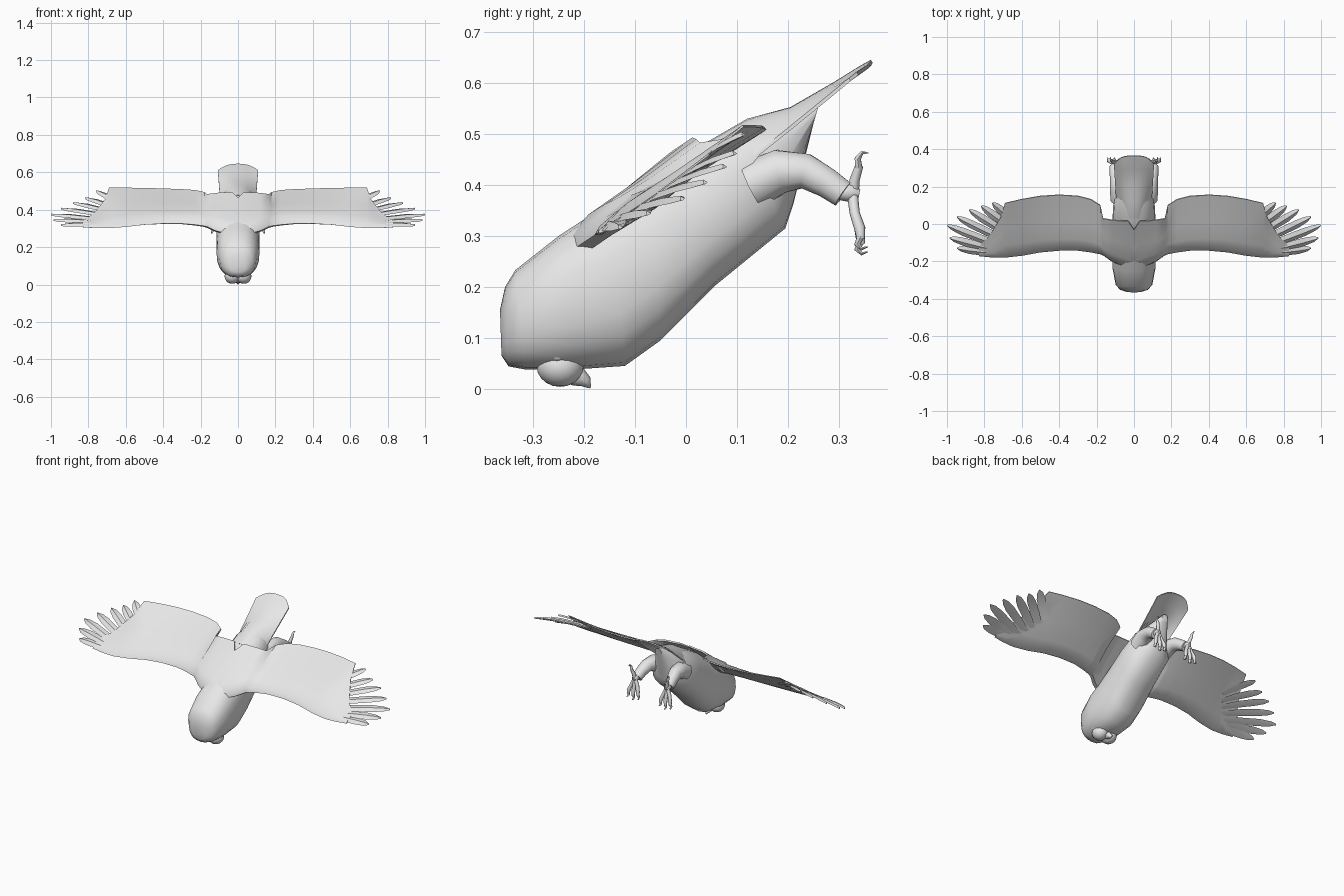
import bpy, bmesh, math
from mathutils import Vector

grey = bpy.data.materials.new("plumage_grey")
grey.diffuse_color = (0.8, 0.8, 0.8, 1)


def finish(name, bm, angle=40):
    bmesh.ops.recalc_face_normals(bm, faces=bm.faces)
    me = bpy.data.meshes.new(name)
    bm.to_mesh(me)
    bm.free()
    me.materials.append(grey)
    ob = bpy.data.objects.new(name, me)
    bpy.context.collection.objects.link(ob)
    bpy.ops.object.select_all(action='DESELECT')
    bpy.context.view_layer.objects.active = ob
    ob.select_set(True)
    bpy.ops.object.shade_smooth_by_angle(angle=math.radians(angle))
    return ob


def loft(name, rings, angle=40):
    """Skin closed rings of equal length and cap both ends."""
    bm = bmesh.new()
    vs = [[bm.verts.new(p) for p in r] for r in rings]
    n = len(rings[0])
    for a, b in zip(vs, vs[1:]):
        for i in range(n):
            j = (i + 1) % n
            bm.faces.new((a[i], a[j], b[j], b[i]))
    bm.faces.new(vs[0])
    bm.faces.new(vs[-1])
    return finish(name, bm, angle)


def tube(name, pts, radii, sides=8):
    """Tapered tube along a path."""
    pts = [Vector(p) for p in pts]
    rings = []
    for k, (p, r) in enumerate(zip(pts, radii)):
        d = (pts[min(k + 1, len(pts) - 1)] - pts[max(k - 1, 0)]).normalized()
        u = Vector((1, 0, 0))
        u = (u - d * u.dot(d)).normalized()
        v = d.cross(u)
        rings.append([p + r * (u * math.cos(2 * math.pi * i / sides) + v * math.sin(2 * math.pi * i / sides))
                      for i in range(sides)])
    return loft(name, rings, 60)


def ball(name, loc, radii):
    bm = bmesh.new()
    bmesh.ops.create_uvsphere(bm, u_segments=16, v_segments=10, radius=1)
    for v in bm.verts:
        v.co = Vector([v.co[i] * radii[i] + loc[i] for i in range(3)])
    return finish(name, bm, 60)


def spow(c, e):
    return math.copysign(abs(c) ** e, c)


# Body and head: top (y, z), bottom (y, z), half width
sections = [
    (-0.365, 0.155, -0.362, 0.065, 0.04), (-0.355, 0.20, -0.348, 0.044, 0.075),
    (-0.335, 0.233, -0.315, 0.038, 0.098), (-0.25, 0.30, -0.22, 0.038, 0.115),
    (-0.15, 0.365, -0.12, 0.045, 0.115), (-0.06, 0.425, -0.05, 0.095, 0.115),
    (0.0, 0.462, 0.06, 0.205, 0.115), (0.10, 0.51, 0.195, 0.315, 0.108),
    (0.19, 0.54, 0.21, 0.36, 0.06), (0.262, 0.562, 0.25, 0.52, 0.02)]
rings = []
for ty, tz, by, bz, hw in sections:
    ring = []
    for i in range(20):
        a = 2 * math.pi * i / 20
        k = spow(math.cos(a), 0.85)
        ring.append((hw * spow(math.sin(a), 0.8), (ty + by) / 2 + k * (ty - by) / 2, (tz + bz) / 2 + k * (tz - bz) / 2))
    rings.append(ring)
loft("body", rings, 50)

# Tail: arched fan with a rounded tip; center (y, z), edge (y, z), half width
tail = [(0.03, 0.478, 0.05, 0.40, 0.085), (0.12, 0.53, 0.12, 0.448, 0.095), (0.205, 0.553, 0.20, 0.512, 0.10),
        (0.29, 0.602, 0.28, 0.577, 0.105), (0.34, 0.633, 0.32, 0.61, 0.108), (0.363, 0.646, 0.335, 0.622, 0.092)]
rings = []
for cy, cz, ey, ez, hw in tail:
    top = []
    for i in range(9):
        t = -1 + i / 4
        top.append(Vector((hw * t, cy + (ey - cy) * t ** 4, cz + (ez - cz) * abs(t) ** 2.5)))
    rings.append(top + [p - Vector((0, -0.003, 0.006)) for p in reversed(top)])
loft("tail", rings)

# Wings lie on a plane that rises towards the back
SLOPE, BASE = 0.66, 0.42
NORMAL = Vector((0, -SLOPE, 1)).normalized()


def on_wing(x, y, lift=0.0):
    return Vector((x, y, BASE + SLOPE * y + lift))


# x, leading edge y, trailing edge y, rear lift, thickness
wing = [(0.0, -0.24, -0.03, 0.06, 0.03), (0.03, -0.24, 0.015, 0.06, 0.035), (0.12, -0.20, 0.022, 0.052, 0.036),
        (0.165, -0.168, 0.03, 0.04, 0.034), (0.18, -0.162, 0.10, 0.005, 0.032), (0.23, -0.152, 0.132, -0.005, 0.03),
        (0.30, -0.143, 0.15, -0.012, 0.028), (0.40, -0.143, 0.156, -0.012, 0.026), (0.50, -0.152, 0.15, -0.005, 0.024),
        (0.60, -0.17, 0.133, 0.008, 0.02), (0.69, -0.18, 0.112, 0.022, 0.016), (0.71, -0.18, 0.04, 0.01, 0.014),
        (0.77, -0.178, -0.06, 0.0, 0.01), (0.83, -0.172, -0.12, 0.0, 0.006)]
# chord fraction, height in thicknesses
foil = [(0, 0), (0.06, 0.55), (0.25, 0.8), (0.55, 0.45), (1, 0.12),
        (1, -0.12), (0.55, -0.2), (0.25, -0.7), (0.06, -0.6)]
# flight feathers: root (x, y), tip (x, y, z)
feathers = [((0.62, 0.00), (0.755, 0.112, 0.50)), ((0.64, -0.03), (0.815, 0.095, 0.463)),
            ((0.66, -0.06), (0.88, 0.075, 0.437)), ((0.68, -0.09), (0.945, 0.037, 0.406)),
            ((0.70, -0.12), (0.998, -0.008, 0.374)), ((0.72, -0.14), (0.985, -0.075, 0.345)),
            ((0.72, -0.155), (0.945, -0.13, 0.318))]
# position along feather, half width
vane = [(0, 0.016), (0.35, 0.023), (0.7, 0.024), (0.9, 0.017), (1, 0.005)]

for s, side in ((1, "right"), (-1, "left")):
    rings = []
    for x, le, te, lift, h in wing:
        rings.append([on_wing(s * x, le + (te - le) * t, lift * t) + NORMAL * (h * k) for t, k in foil])
    loft(side + "_wing", rings, 50)

    for n, ((rx, ry), (tx, ty, tz)) in enumerate(feathers):
        root, tip = on_wing(s * rx, ry), Vector((s * tx, ty, tz))
        across = (tip - root).cross(NORMAL).normalized() * s
        across = (across + Vector((0, 0, 0.12))).normalized()
        up = NORMAL * 0.003
        rings = []
        for t, w in vane:
            c = root.lerp(tip, t) + NORMAL * (0.008 * math.sin(math.pi * t))
            rings.append([c - across * w - up, c + up * 1.8, c + across * w - up, c - up * 1.5])
        loft(f"{side}_flight_feather_{n + 1}", rings, 30)

    # Leg: feathered thigh and shank
    tube(side + "_leg", [(s * 0.075, 0.13, 0.40), (s * 0.085, 0.185, 0.427), (s * 0.092, 0.235, 0.427),
                         (s * 0.10, 0.275, 0.405), (s * 0.104, 0.308, 0.382)],
         [0.05, 0.045, 0.036, 0.031, 0.028], 10)
    tube(side + "_foot", [(s * 0.104, 0.30, 0.387), (s * 0.105, 0.325, 0.385), (s * 0.105, 0.34, 0.382)],
         [0.016, 0.019, 0.010])

    # Toes: three hanging, one pointing up, each with a hooked claw
    for n, (dx, end) in enumerate(((-0.032, 0.295), (0.0, 0.285), (0.032, 0.295))):
        x = s * 0.105
        tube(f"{side}_front_toe_{n + 1}", [(x, 0.326, 0.388), (x + dx * 0.6, 0.331, 0.345),
                                           (x + dx * 0.9, 0.341, 0.315), (x + dx, 0.343, end)],
             [0.011, 0.010, 0.011, 0.008])
        tube(f"{side}_front_claw_{n + 1}", [(x + dx, 0.343, end + 0.004), (x + dx * 1.05, 0.336, end - 0.012),
                                            (x + dx * 1.1, 0.345, end - 0.02), (x + dx * 1.1, 0.357, end - 0.016)],
             [0.008, 0.007, 0.004, 0.001], 6)
    tube(side + "_hind_toe", [(s * 0.105, 0.328, 0.38), (s * 0.11, 0.331, 0.41), (s * 0.118, 0.34, 0.438)],
         [0.011, 0.010, 0.008])
    tube(side + "_hind_claw", [(s * 0.118, 0.339, 0.434), (s * 0.122, 0.337, 0.452),
                               (s * 0.125, 0.346, 0.464), (s * 0.126, 0.358, 0.463)],
         [0.008, 0.007, 0.004, 0.001], 6)

    # Eye and the round face disc around it
    ball(side + "_face_disc", (s * 0.03, -0.247, 0.044), (0.042, 0.046, 0.040))
    ball(side + "_eye", (s * 0.064, -0.252, 0.064), (0.012, 0.015, 0.010))

# Hooked beak
tube("beak", [(0, -0.232, 0.035), (0, -0.212, 0.024), (0, -0.196, 0.014), (0, -0.188, 0.002)],
     [0.022, 0.02, 0.012, 0.002], 8)
